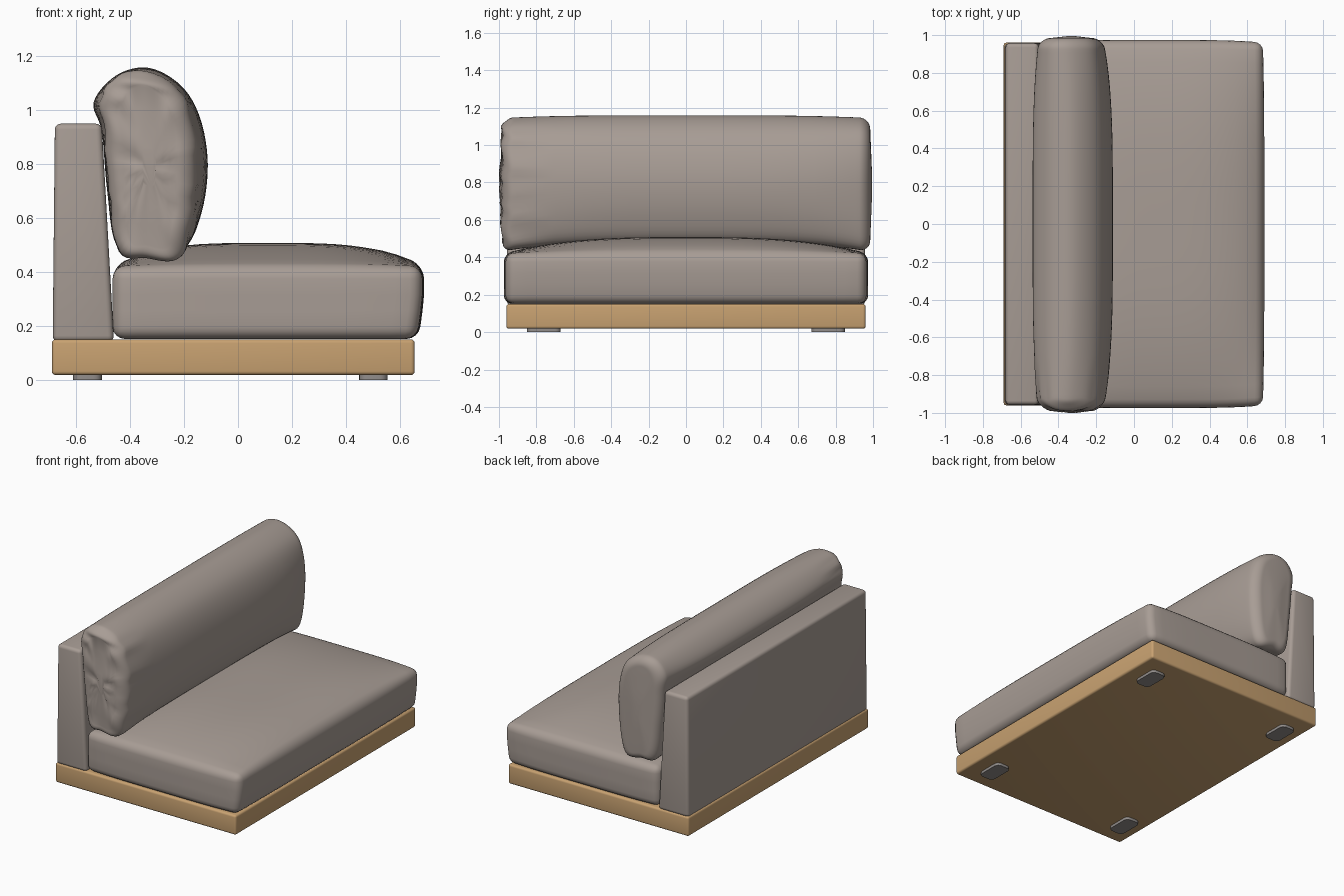
import bpy, bmesh, math
from mathutils import Vector

if "Cube" in bpy.data.objects:
    bpy.data.objects.remove(bpy.data.objects["Cube"])


def material(name, rgb):
    m = bpy.data.materials.new(name)
    m.diffuse_color = (*rgb, 1)
    m.use_nodes = True
    m.node_tree.nodes["Principled BSDF"].inputs["Base Color"].default_value = m.diffuse_color
    return m


FABRIC = material("warm grey fabric", (0.39, 0.335, 0.30))
WOOD = material("light oak", (0.58, 0.36, 0.165))
FOOT = material("grey foot pad", (0.29, 0.27, 0.26))


def finish(bm, name, mat, angle=40):
    bmesh.ops.recalc_face_normals(bm, faces=bm.faces)
    me = bpy.data.meshes.new(name)
    bm.to_mesh(me)
    bm.free()
    me.materials.append(mat)
    ob = bpy.data.objects.new(name, me)
    bpy.context.collection.objects.link(ob)
    bpy.ops.object.select_all(action='DESELECT')
    ob.select_set(True)
    bpy.context.view_layer.objects.active = ob
    bpy.ops.object.shade_smooth_by_angle(angle=math.radians(angle))
    return ob


def rounded_box(name, lo, hi, radius, mat, cuts=(0, 0, 0), deform=None, upright_only=False):
    """Bevelled box, sliced into loops so that it can be deformed."""
    bm = bmesh.new()
    bmesh.ops.create_cube(bm, size=1)
    for v in bm.verts:
        v.co = Vector([lo[i] + (v.co[i] + 0.5) * (hi[i] - lo[i]) for i in range(3)])
    edges = [e for e in bm.edges if not upright_only
             or abs(e.verts[0].co.z - e.verts[1].co.z) > 1e-4]
    bmesh.ops.bevel(bm, geom=edges, offset=radius, segments=4, profile=0.5, affect='EDGES')
    for axis in range(3):
        no = Vector([float(i == axis) for i in range(3)])
        a, b = lo[axis] + radius, hi[axis] - radius
        for k in range(1, cuts[axis] + 1):
            p = no * (a + (b - a) * k / (cuts[axis] + 1))
            bmesh.ops.bisect_plane(bm, geom=bm.verts[:] + bm.edges[:] + bm.faces[:],
                                   plane_co=p, plane_no=no)
    if deform:
        for v in bm.verts:
            deform(v.co)
    return finish(bm, name, mat)


# Wooden plinth and its four foot pads
rounded_box("wooden_base", (-0.69, -0.96, 0.018), (0.655, 0.96, 0.15), 0.014, WOOD)
for fx, xname in ((-0.558, "back"), (0.502, "front")):
    for fy, yname in ((-0.76, "left"), (0.76, "right")):
        rounded_box(f"foot_{xname}_{yname}", (fx - 0.053, fy - 0.09, 0),
                    (fx + 0.053, fy + 0.09, 0.03), 0.03, FOOT, upright_only=True)


# Backrest panel, tapering towards the top on its inner face
def taper(co):
    if co.x > -0.57:
        co.x -= 0.045 * (co.z - 0.145) / 0.8
    else:
        co.x += 0.008 * (co.z - 0.145) / 0.8


rounded_box("backrest", (-0.687, -0.957, 0.142), (-0.46, 0.957, 0.95), 0.022, FABRIC, deform=taper)


# Seat cushion with crowned top and softly bowed sides
def crown(co):
    u = min(1, abs((co.x - 0.11) / 0.575))
    v = min(1, abs(co.y / 0.96))
    lift = max(0, (co.z - 0.3) / 0.12)
    co.z += 0.088 * lift * (1 - u ** 3.5) * (1 - v ** 3)
    co.y *= 1 + 0.015 * (1 - u ** 4)
    if co.x > 0.5:
        co.x += 0.008 * (1 - v ** 4)
        co.x -= 0.02 * max(0, 0.3 - co.z) / 0.15


rounded_box("seat_cushion", (-0.465, -0.96, 0.152), (0.682, 0.96, 0.42), 0.045, FABRIC,
            cuts=(18, 26, 2), deform=crown)

# Back pillow: loft between a full middle section and a slimmer end section (x, z)
MID = [(-0.45, 0.50), (-0.34, 0.475), (-0.2, 0.49), (-0.135, 0.62), (-0.112, 0.80), (-0.14, 0.97),
       (-0.21, 1.09), (-0.33, 1.157), (-0.45, 1.13), (-0.535, 1.03), (-0.505, 0.92), (-0.485, 0.7)]
END = [(-0.44, 0.47), (-0.34, 0.445), (-0.23, 0.437), (-0.185, 0.55), (-0.165, 0.80), (-0.18, 0.97),
       (-0.23, 1.08), (-0.34, 1.14), (-0.44, 1.13), (-0.50, 1.05), (-0.495, 0.92), (-0.475, 0.7)]


def smooth_loop(pts, steps=6):
    """Closed Catmull-Rom curve through the points."""
    out, n = [], len(pts)
    for i in range(n):
        a, b, c, d = (Vector(pts[(i + k) % n]) for k in (-1, 0, 1, 2))
        for s in range(steps):
            t = s / steps
            out.append(0.5 * (2 * b + (c - a) * t + (2 * a - 5 * b + 4 * c - d) * t * t
                              + (3 * b - a - 3 * c + d) * t ** 3))
    return out


mid, end = smooth_loop(MID), smooth_loop(END)
R = 0.06                                    # rounding of the pillow ends
half = [(1.0, R, s) for s in (0.25, 0.5, 0.75)]
half += [(1 - R + R * math.cos(a), R * (1 - math.sin(a)), 1.0)
         for a in (math.radians(9 * k) for k in range(0, 11))]
half += [(1 - R - 0.02 * k, 0, 1.0) for k in range(1, 12)]
half += [(0.7 - 0.1 * k, 0, 1.0) for k in range(0, 7)]
stations = [(-y, i, s) for y, i, s in half] + [(0, 0, 1.0)] + [(y, i, s) for y, i, s in reversed(half)]

bm = bmesh.new()
rings = []
for y, inset, scale in stations:
    w = 1 - abs(y) ** 4
    ring = []
    for m, e in zip(mid, end):
        p = e.lerp(m, w)
        c = Vector((-0.33, 0.79))
        d = p - c
        d.x *= (1 - inset / 0.16) * scale
        d.y *= (1 - inset / 0.36) * scale
        yy = y * 0.985 + (0.012 * (1 - scale) * math.copysign(1, y) if scale < 1 else 0)
        # gathered creases at the near end
        if y < -0.72:
            f = min(1, (-0.72 - y) / 0.2)
            z = c.y + d.y
            ripple = math.sin(z * 62 + 2 * math.sin(z * 17) + 14 * d.x)
            d.x *= 1 + 0.03 * f * ripple
            yy += 0.006 * f * ripple
        ring.append(bm.verts.new((c.x + d.x, yy, c.y + d.y)))
    rings.append(ring)
n = len(mid)
for a, b in zip(rings, rings[1:]):
    for i in range(n):
        j = (i + 1) % n
        bm.faces.new((a[i], a[j], b[j], b[i]))
bm.faces.new(rings[0])
bm.faces.new(rings[-1][::-1])
finish(bm, "back_pillow", FABRIC, 70)
